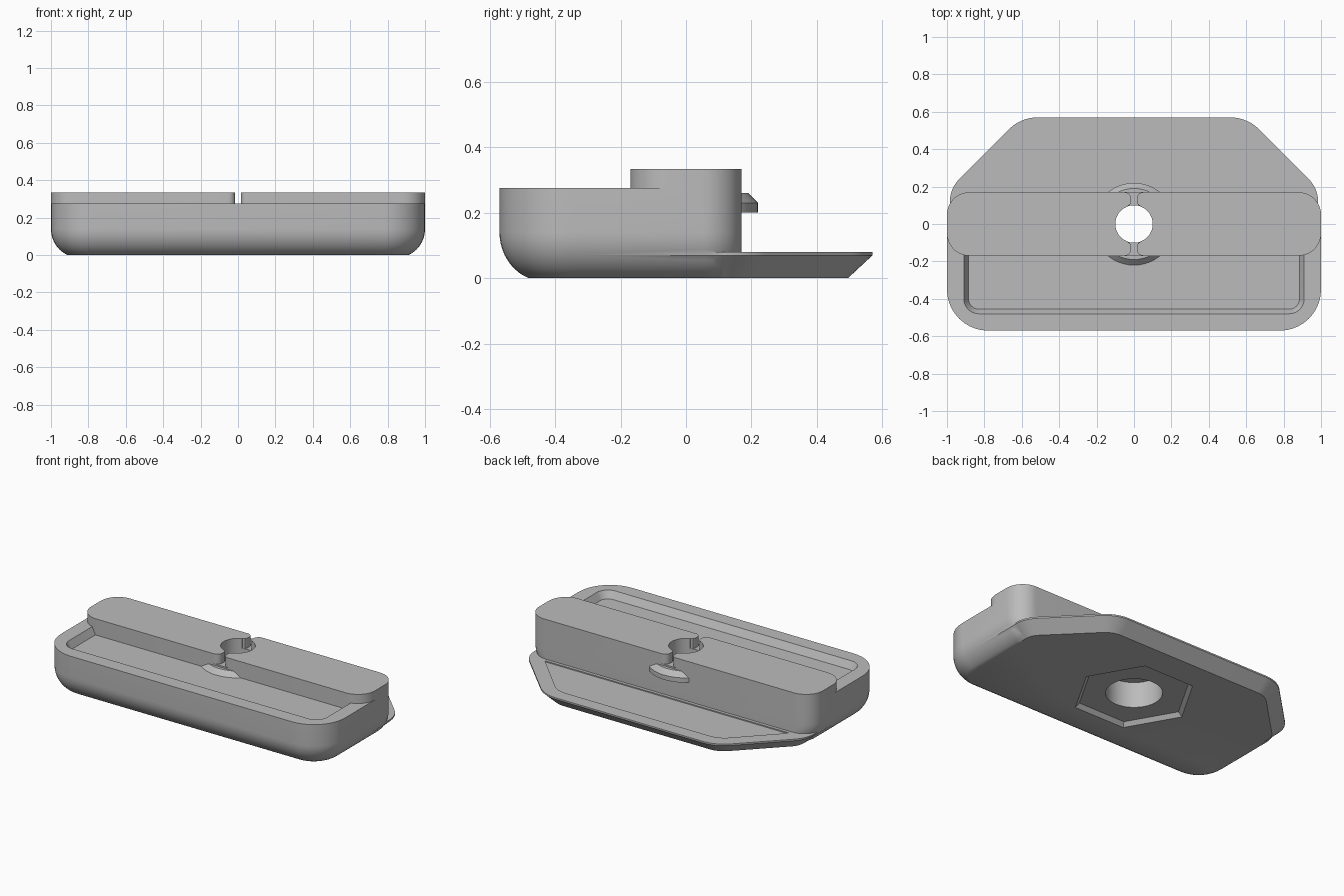
import bpy, bmesh, math
from mathutils import Vector

cube = bpy.data.objects.get("Cube")
if cube:
    bpy.data.objects.remove(cube, do_unlink=True)

grey = bpy.data.materials.new("plain_grey")
grey.use_nodes = True
grey.diffuse_color = (0.5, 0.5, 0.5, 1)
grey.node_tree.nodes["Principled BSDF"].inputs["Base Color"].default_value = grey.diffuse_color


def rounded(corners, steps=10):
    """Outline of a convex counter-clockwise polygon with corners (x, y, radius)."""
    out = []
    for i, (x, y, r) in enumerate(corners):
        p = Vector((x, y))
        a = (Vector(corners[i - 1][:2]) - p).normalized()
        b = (Vector(corners[(i + 1) % len(corners)][:2]) - p).normalized()
        if r <= 0:
            out.append(p)
            continue
        half = a.angle(b) / 2
        centre = p + (a + b).normalized() * r / math.sin(half)
        start = p + a * r / math.tan(half) - centre
        sweep = math.pi - 2 * half
        for k in range(steps + 1):
            t = sweep * k / steps
            c, s = math.cos(t), math.sin(t)
            out.append(centre + Vector((start.x * c - start.y * s, start.x * s + start.y * c)))
    return out


def inset(corners, d):
    """Move every side of the polygon inwards by d."""
    out = []
    for i, (x, y, r) in enumerate(corners):
        p = Vector((x, y))
        e1 = (p - Vector(corners[i - 1][:2])).normalized()
        e2 = (Vector(corners[(i + 1) % len(corners)][:2]) - p).normalized()
        n1, n2 = Vector((-e1.y, e1.x)), Vector((-e2.y, e2.x))
        q = p + (n1 + n2) * d / (1 + n1.dot(n2))
        out.append((q.x, q.y, max(r - d, 0.01) if r else 0))
    return out


def loft(name, rings):
    """Closed solid through outlines given as (points, z), bottom to top."""
    bm = bmesh.new()
    loops = [[bm.verts.new((p[0], p[1], z)) for p in pts] for pts, z in rings]
    n = len(loops[0])
    for lo, hi in zip(loops, loops[1:]):
        for i in range(n):
            j = (i + 1) % n
            bm.faces.new((lo[i], lo[j], hi[j], hi[i]))
    bm.faces.new(loops[0][::-1])
    bm.faces.new(loops[-1])
    bmesh.ops.recalc_face_normals(bm, faces=bm.faces)
    mesh = bpy.data.meshes.new(name)
    bm.to_mesh(mesh)
    bm.free()
    mesh.materials.append(grey)
    obj = bpy.data.objects.new(name, mesh)
    bpy.context.collection.objects.link(obj)
    return obj


def circle(r, n=48):
    return [(r * math.cos(2 * math.pi * i / n), r * math.sin(2 * math.pi * i / n)) for i in range(n)]


def combine(target, tool, operation):
    """Apply a boolean and drop the tool object."""
    mod = target.modifiers.new("combine", 'BOOLEAN')
    mod.operation, mod.object, mod.solver = operation, tool, 'EXACT'
    bpy.ops.object.select_all(action='DESELECT')
    bpy.context.view_layer.objects.active = target
    target.select_set(True)
    bpy.ops.object.modifier_apply(modifier=mod.name)
    bpy.data.objects.remove(tool, do_unlink=True)


# Tray with a rounded underside on the front and the ends
def tray_outline(d):
    return rounded([(-1 + d, -0.57 + d, 0.22 - d), (1 - d, -0.57 + d, 0.22 - d),
                    (1 - d, 0.17, 0.12), (-1 + d, 0.17, 0.12)])


rings = []
for k in range(10, -1, -1):
    t = 1.2 * k / 10
    rings.append((tray_outline(0.14 * (1 - math.cos(t))), 0.14 * (1 - math.sin(t) / math.sin(1.2))))
body = loft("clamp_base", rings + [(tray_outline(0), 0.275)])

# Pocket in the tray, with sloping walls
pocket = [(-0.91, -0.48, 0.08), (0.91, -0.48, 0.08), (0.91, 0.1, 0), (-0.91, 0.1, 0)]
slope = 0.025
combine(body, loft("pocket", [(rounded(inset(pocket, slope)), 0.23),
                              (rounded(pocket), 0.275),
                              (rounded(pocket), 0.4)]), 'DIFFERENCE')

# Low conical boss round the hole
combine(body, loft("boss", [(circle(0.22), 0.2), (circle(0.22), 0.23), (circle(0.19), 0.26)]), 'UNION')

# Raised bar across the middle
bar = rounded([(-1, -0.17, 0.12), (1, -0.17, 0.12), (1, 0.17, 0.12), (-1, 0.17, 0.12)])
combine(body, loft("bar", [(bar, 0.2), (bar, 0.333)]), 'UNION')

# Tapered rear flange, chamfered underneath
flange = [(-0.985, -0.05, 0), (0.985, -0.05, 0), (0.985, 0.19, 0.18),
          (0.605, 0.57, 0.22), (-0.605, 0.57, 0.22), (-0.985, 0.19, 0.18)]
combine(body, loft("flange", [(rounded(inset(flange, 0.075)), 0),
                              (rounded(flange), 0.07),
                              (rounded(flange), 0.08)]), 'UNION')

# Shallow recess on top of the flange
recess = rounded([(-0.86, 0.19, 0), (0.86, 0.19, 0), (0.57, 0.485, 0.15), (-0.57, 0.485, 0.15)])
combine(body, loft("flange_recess", [(recess, 0.073), (recess, 0.12)]), 'DIFFERENCE')

# Hexagonal recess, wide bore and narrow through hole
combine(body, loft("hex_recess", [(circle(0.36, 6), -0.01), (circle(0.36, 6), 0),
                                  (circle(0.335, 6), 0.025)]), 'DIFFERENCE')
combine(body, loft("bore", [(circle(0.165), -0.02), (circle(0.165), 0.19)]), 'DIFFERENCE')
combine(body, loft("hole", [(circle(0.1), -0.02), (circle(0.1), 0.4)]), 'DIFFERENCE')

# Flared slits from the hole to both sides of the bar
side = [(0.04, 0.08), (0.035, 0.096), (0.022, 0.103), (0.015, 0.117)]
for k in range(7):
    t = math.pi / 2 * k / 6
    side.append((0.05 - 0.035 * math.cos(t), 0.135 + 0.035 * math.sin(t)))
side.append((0.05, 0.2))
for sign in (1, -1):
    outline = [(x, sign * y) for x, y in side] + [(-x, sign * y) for x, y in reversed(side)]
    combine(body, loft("slit", [(outline, 0.27), (outline, 0.4)]), 'DIFFERENCE')

bpy.ops.object.shade_smooth_by_angle(angle=math.radians(28))
